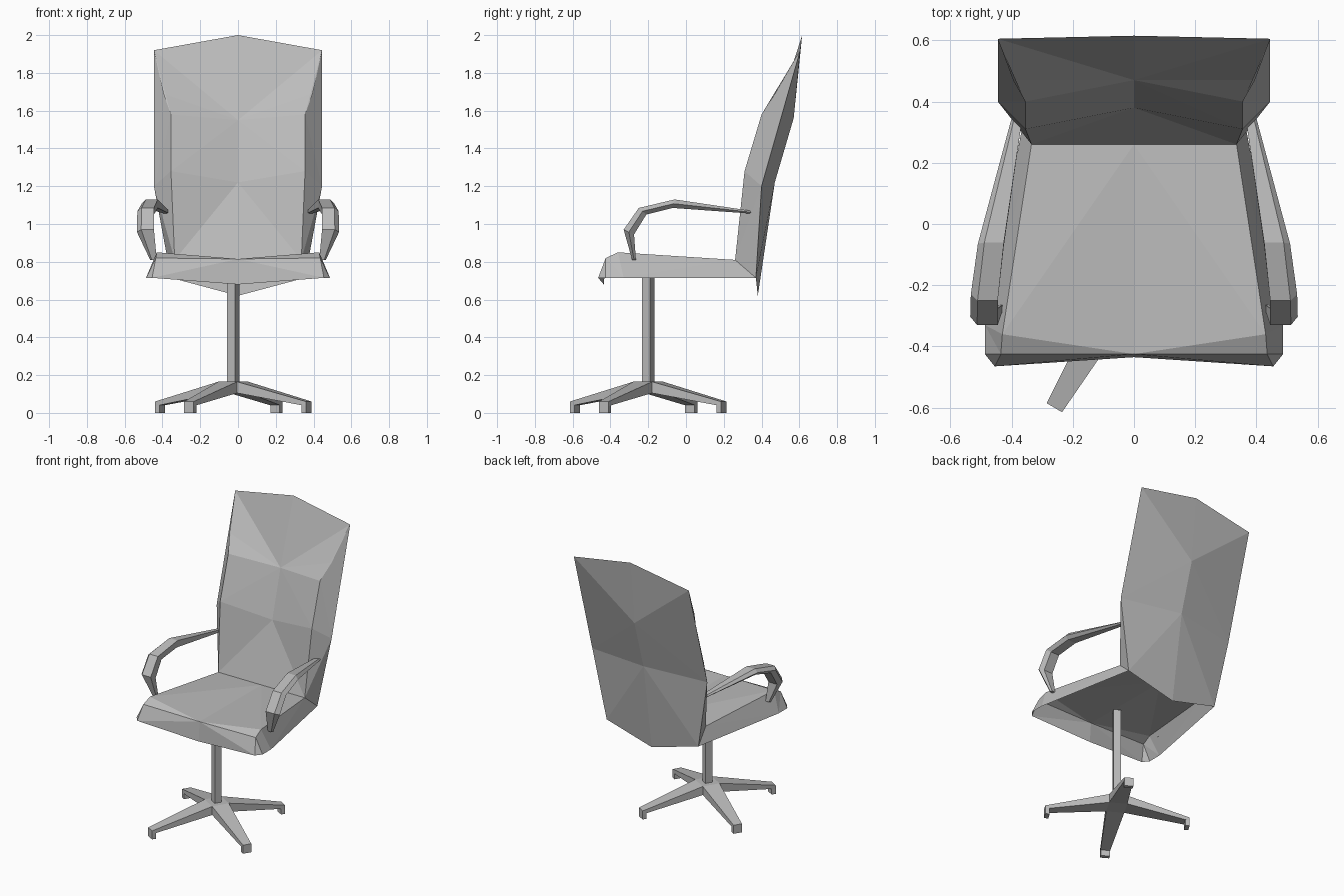
import bpy
import bmesh
import math
from mathutils import Matrix, Vector

cube = bpy.data.objects.get("Cube")
if cube:
    bpy.data.objects.remove(cube, do_unlink=True)

grey = bpy.data.materials.new("light grey")
grey.use_nodes = True
colour = (0.5, 0.5, 0.5, 1)
grey.diffuse_color = colour
grey.node_tree.nodes["Principled BSDF"].inputs["Base Color"].default_value = colour


def finish(name, bm, mirrored=False):
    """Turn a bmesh into a flat-shaded object, optionally mirrored across x."""
    bmesh.ops.remove_doubles(bm, verts=bm.verts, dist=0.0005)
    bmesh.ops.recalc_face_normals(bm, faces=bm.faces)
    mesh = bpy.data.meshes.new(name)
    bm.to_mesh(mesh)
    bm.free()
    mesh.materials.append(grey)
    obj = bpy.data.objects.new(name, mesh)
    bpy.context.scene.collection.objects.link(obj)
    if mirrored:
        mirror = obj.modifiers.new("mirror", "MIRROR")
        mirror.use_axis[0] = True
        mirror.use_clip = True
    return obj


def add_face(bm, points):
    return bm.faces.new([bm.verts.new(p) for p in points])


def stitch(bm, first, second):
    """Fill the strip between two chains of points with triangles."""
    a = [Vector(p) for p in first]
    b = [Vector(p) for p in second]
    i = j = 0
    while i < len(a) - 1 or j < len(b) - 1:
        step_a = (a[i + 1] - b[j]).length if i < len(a) - 1 else math.inf
        step_b = (b[j + 1] - a[i]).length if j < len(b) - 1 else math.inf
        if step_a < step_b:
            add_face(bm, (a[i], b[j], a[i + 1]))
            i += 1
        else:
            add_face(bm, (a[i], b[j], b[j + 1]))
            j += 1


def loft(bm, rings):
    """Skin a row of equal rings and cap both ends."""
    for low, high in zip(rings, rings[1:]):
        for k in range(len(low)):
            n = (k + 1) % len(low)
            add_face(bm, (low[k], low[n], high[n], high[k]))
    add_face(bm, rings[0])
    add_face(bm, rings[-1])


# Shared corners of the shell
top_centre = (0, 0.615, 2)
top_corner = (0.445, 0.605, 1.92)
fold_centre = (0, 0.26, 0.81)
fold_corner = (0.335, 0.26, 0.81)
rear_corner = (0.355, 0.37, 0.715)

# Backrest: front cushion, bulging rear panel and the sides between them
front_middle = [(0, 0.47, 1.55), (0, 0.38, 1.22), fold_centre]
front_edge = [top_corner, (0.395, 0.47, 1.69), (0.355, 0.4, 1.58),
              (0.355, 0.31, 1.28), fold_corner]
rear_middle = [top_centre, (0, 0.57, 1.56), (0, 0.47, 1.22), (0, 0.38, 0.62)]
rear_edge = [top_corner, (0.445, 0.4, 1.2), rear_corner]
bm = bmesh.new()
add_face(bm, (top_centre, front_middle[0], top_corner))
stitch(bm, front_middle, front_edge)
stitch(bm, rear_middle, rear_edge)
stitch(bm, front_edge[1:], rear_edge)
finish("backrest", bm, mirrored=True)

# Seat: shell open underneath, with a drooping front lip
nose = (0, -0.425, 0.815)
lip = (0, -0.435, 0.68)
shoulder = (0.43, -0.36, 0.85)
brow = (0.435, -0.425, 0.82)
lip_corner = (0.455, -0.465, 0.715)
hem = [rear_corner, (0.487, -0.33, 0.715), (0.487, -0.425, 0.715), lip_corner]
bm = bmesh.new()
add_face(bm, (fold_centre, fold_corner, shoulder))
add_face(bm, (fold_centre, shoulder, nose))
add_face(bm, (nose, shoulder, brow))
stitch(bm, [fold_corner, shoulder, brow], hem)
add_face(bm, (nose, brow, lip_corner))
add_face(bm, (nose, lip_corner, lip))
finish("seat", bm, mirrored=True)

# Armrests: inner x, outer x, then y and z of the upper and lower sides
stations = [
    (0.365, 0.4, (0.345, 1.07), (0.345, 1.055)),
    (0.425, 0.51, (-0.06, 1.13), (-0.07, 1.085)),
    (0.445, 0.533, (-0.25, 1.085), (-0.21, 1.05)),
    (0.445, 0.535, (-0.33, 0.97), (-0.275, 0.945)),
    (0.43, 0.465, (-0.285, 0.81), (-0.265, 0.81)),
]
rings = []
for inner, outer, upper, lower in stations:
    bevel = outer - (outer - inner) / 4
    middle = [(u + v) / 2 for u, v in zip(upper, lower)]
    rings.append([(inner, *upper), (bevel, *upper), (outer, *middle),
                  (bevel, *lower), (inner, *lower)])
bm = bmesh.new()
loft(bm, rings)
finish("armrests", bm, mirrored=True)

# Pedestal frame: off-centre and turned
turn = math.atan2(-0.4, -0.235)
frame = Matrix.Translation((-0.025, -0.2, 0)) @ Matrix.Rotation(turn, 4, "Z")


def section(radius, half, bottom, top):
    return [(radius, -half, bottom), (radius, half, bottom),
            (radius, half, top), (radius, -half, top)]


def block(name, half, bottom, top):
    bm = bmesh.new()
    loft(bm, [section(-half, half, bottom, top), section(half, half, bottom, top)])
    finish(name, bm).matrix_world = frame


block("column", 0.024, 0.14, 0.808)
block("hub", 0.058, 0.105, 0.165)

# Four tapered legs, each with a small foot
for number in range(4):
    bm = bmesh.new()
    loft(bm, [section(0.058, 0.058, 0.105, 0.165),
              section(0.464, 0.029, 0.036, 0.06)])
    loft(bm, [section(0.436, 0.029, 0, 0.045),
              section(0.464, 0.029, 0, 0.045)])
    leg = finish("leg_" + "abcd"[number], bm)
    leg.matrix_world = frame @ Matrix.Rotation(number * math.pi / 2, 4, "Z")
